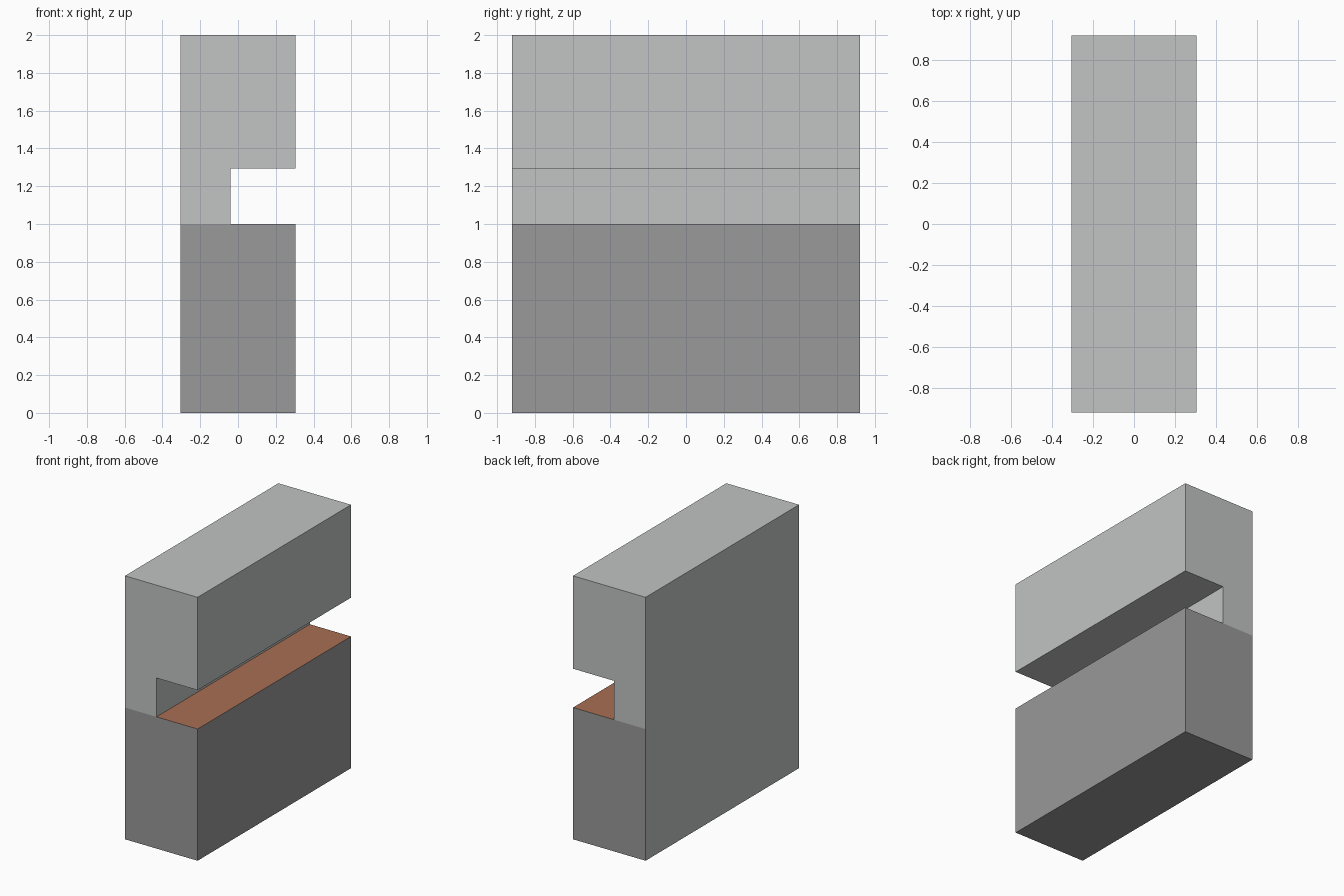
import bpy, bmesh

if "Cube" in bpy.data.objects:
    bpy.data.objects.remove(bpy.data.objects["Cube"])

HX, HY = 0.305, 0.92          # half width, half length
SLOT_X, SLOT_Z, MID, TOP = -0.04, 1.295, 1.0, 2.0


def material(name, rgb):
    m = bpy.data.materials.new(name)
    m.diffuse_color = (*rgb, 1)
    m.use_nodes = True
    m.node_tree.nodes["Principled BSDF"].inputs["Base Color"].default_value = m.diffuse_color
    return m


mats = [material("light grey", (0.539, 0.552, 0.546)),
        material("mid grey", (0.319, 0.319, 0.319)),
        material("rust orange", (0.397, 0.156, 0.089))]

# End profile: lower body and upper hook share the seam at mid height
bm = bmesh.new()
pts = {k: bm.verts.new((x, -HY, z)) for k, x, z in [
    ("a", -HX, 0), ("b", HX, 0), ("c", HX, MID), ("d", SLOT_X, MID), ("e", -HX, MID),
    ("f", SLOT_X, SLOT_Z), ("g", HX, SLOT_Z), ("h", HX, TOP), ("i", -HX, TOP)]}
ends = [bm.faces.new([pts[k] for k in keys]) for keys in ("abcde", "edfghi")]

# Extrude along the length, keeping the front end closed
res = bmesh.ops.extrude_face_region(bm, geom=ends, use_keep_orig=True)
bmesh.ops.translate(bm, vec=(0, 2 * HY, 0),
                    verts=[v for v in res["geom"] if isinstance(v, bmesh.types.BMVert)])
bmesh.ops.recalc_face_normals(bm, faces=bm.faces)

# Colours: orange ledge, light upper part and outer left wall, darker lower part
for f in bm.faces:
    c, n = f.calc_center_median(), f.normal
    if n.z > 0.5 and c.z < TOP - 0.1:
        f.material_index = 2
    elif c.z < MID and n.x > -0.5:
        f.material_index = 1
    else:
        f.material_index = 0

mesh = bpy.data.meshes.new("slotted_block")
bm.to_mesh(mesh)
bm.free()
for m in mats:
    mesh.materials.append(m)
bpy.context.collection.objects.link(bpy.data.objects.new("slotted_block", mesh))
